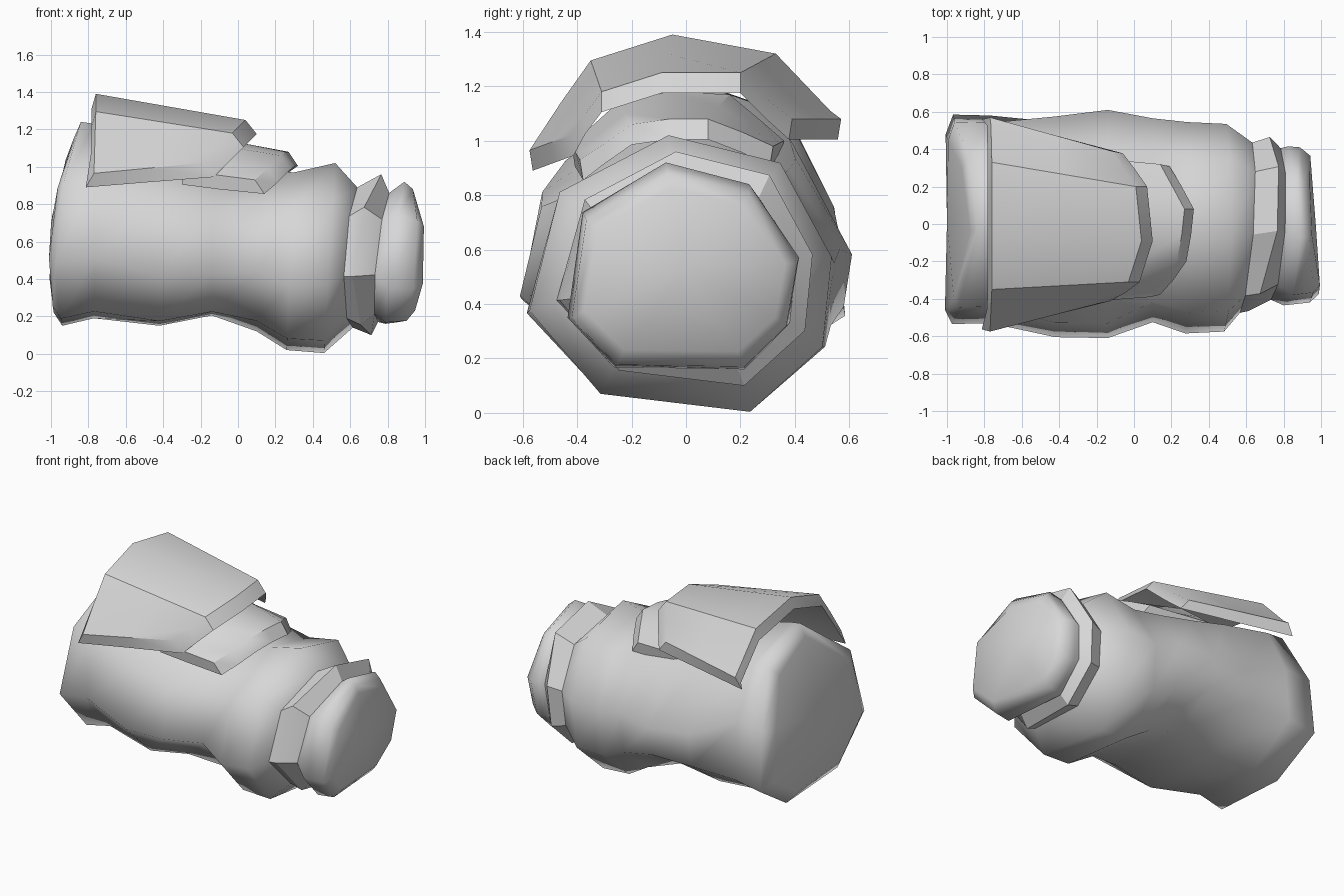
import bpy, bmesh, math
from mathutils import Vector

if "Cube" in bpy.data.objects:
    bpy.data.objects.remove(bpy.data.objects["Cube"])

grey = bpy.data.materials.new("light_grey")
grey.diffuse_color = (0.68, 0.68, 0.68, 1)
grey.use_nodes = True
grey.node_tree.nodes["Principled BSDF"].inputs["Base Color"].default_value = grey.diffuse_color

# Irregular octagonal cross-sections: swollen front, rear barrel, rear rim, end cap
FRONT = [(-.08, 1), (.66, .8), (1, .12), (.94, -.53),
         (.46, -1), (-.53, -.87), (-1, -.27), (-.80, .59)]
BARREL = [(-.08, 1), (.66, .78), (1, -.08), (.95, -.55),
          (.42, -1), (-.55, -.95), (-1, -.45), (-.87, .35)]
RIM = [(-.1, 1), (.62, .74), (.93, .1), (1, -.62),
       (.42, -1), (-.55, -.93), (-1, -.38), (-.84, .42)]
TIP = [(-.15, 1), (.57, .79), (1, .08), (.9, -.58),
       (.53, -1), (-.6, -.98), (-1, -.5), (-.87, .52)]


def finish(name, bm, angle):
    bmesh.ops.recalc_face_normals(bm, faces=bm.faces)
    mesh = bpy.data.meshes.new(name)
    bm.to_mesh(mesh)
    bm.free()
    mesh.materials.append(grey)
    obj = bpy.data.objects.new(name, mesh)
    bpy.context.collection.objects.link(obj)
    bpy.ops.object.select_all(action='DESELECT')
    obj.select_set(True)
    bpy.context.view_layer.objects.active = obj
    bpy.ops.object.shade_smooth_by_angle(angle=math.radians(angle))
    return obj


def limb(name, rings, angle, cap_start=False, cap_end=False):
    """Loft rings: section, x, skew, tilt, bow, y centre, z centre, y radius, z radius."""
    bm = bmesh.new()
    rows = []
    for section, x, skew, tilt, bow, yc, zc, ry, rz in rings:
        rows.append([bm.verts.new((x + skew * u + tilt * v + bow * v * v,
                                   yc + u * ry, zc + v * rz)) for u, v in section])
    n = len(FRONT)
    for a, b in zip(rows, rows[1:]):
        for i in range(n):
            j = (i + 1) % n
            bm.faces.new((a[i], a[j], b[j], b[i]))
    for use, row, ring in ((cap_start, rows[0], rings[0]), (cap_end, rows[-1], rings[-1])):
        if use:
            hub = bm.verts.new((ring[1], ring[5], ring[6]))
            for i in range(n):
                bm.faces.new((row[i], row[(i + 1) % n], hub))
    return finish(name, bm, angle)


def plate(name, rear, front, rear_shift, front_shift, drop):
    """Arched armour plate: top sheet, flared rim and matching underside."""
    bm = bmesh.new()
    n = len(rear)

    def lowered(points, shift, corner_shift):
        out = []
        for i, p in enumerate(points):
            side = -1 if i == 0 else 1 if i == n - 1 else 0
            out.append(Vector(p) + Vector((corner_shift if side else shift,
                                           -.012 * side, -drop)))
        return out

    mid = [(Vector(a) + Vector(b)) / 2 for a, b in zip(rear, front)]
    loops = [rear, mid, front, lowered(front, front_shift, front_shift),
             lowered(mid, 0, 0), lowered(rear, rear_shift, rear_shift * 2)]
    rows = [[bm.verts.new(p) for p in loop] for loop in loops]
    for k, a in enumerate(rows):
        b = rows[(k + 1) % len(rows)]
        for i in range(n - 1):
            bm.faces.new((a[i], a[i + 1], b[i + 1], b[i]))
    for i in (0, n - 1):
        r = [row[i] for row in rows]
        bm.faces.new((r[0], r[1], r[4], r[5]))
        bm.faces.new((r[1], r[2], r[3], r[4]))
    return finish(name, bm, 32)


# Main limb: rounded rear end, narrow waist and swollen forward section
neck = (FRONT, .60, .03, .02, .02, -.02, .515, .455, .375)
limb("main_limb", [
    (RIM, -1.0, 0, .055, .07, 0.01, .69, .47, .47),
    (RIM, -.965, 0, .05, .075, 0.025, .695, .56, .545),
    (RIM, -.77, 0, 0, 0, .025, .71, .555, .52),
    (BARREL, -.42, 0, 0, 0, -.015, .64, .59, .49),
    (BARREL, -.14, 0, 0, 0, 0, .615, .61, .41),
    (FRONT, .10, 0, 0, 0, .02, .55, .545, .43),
    (FRONT, .28, 0, .02, 0, -.02, .495, .565, .475),
    (FRONT, .49, 0, .03, 0, -.02, .512, .555, .508),
    neck], 70, cap_start=True)

# Flared cuff with a sharp ridge
groove = (FRONT, .76, .02, .035, .015, 0, .515, .405, .345)
limb("cuff", [neck, (FRONT, .67, .05, .04, .06, 0, .53, .465, .43), groove], 30)

# Rounded end cap
limb("end_cap", [
    groove,
    (TIP, .82, 0, .05, .02, -.01, .54, .425, .38),
    (TIP, .92, -.035, .025, -.015, -.005, .525, .415, .355),
    (TIP, .972, -.03, .01, -.035, -.005, .525, .37, .30)], 60, cap_end=True)

# Large upper plate
plate("upper_plate",
      [(-.77, -.575, .965), (-.765, -.46, 1.14), (-.76, -.35, 1.295), (-.76, -.05, 1.39),
       (-.76, .33, 1.32), (-.765, .53, 1.11), (-.77, .57, 1.08)],
      [(-.19, -.425, 1.02), (-.11, -.37, 1.10), (-.03, -.31, 1.18), (.04, -.09, 1.25),
       (.01, .20, 1.25), (-.06, .30, 1.15), (-.12, .39, 1.08)],
      -.022, .06, .075)

# Smaller plate tucked beneath the upper one
plate("lower_plate",
      [(-.30, -.42, .98), (-.28, -.35, 1.05), (-.26, -.25, 1.14), (-.25, -.06, 1.18),
       (-.25, .16, 1.17), (-.28, .28, 1.07), (-.30, .36, 1.0)],
      [(.09, -.39, .93), (.16, -.30, .99), (.23, -.2, 1.06), (.255, -.06, 1.08),
       (.27, .08, 1.08), (.20, .21, 1.03), (.14, .32, .98)],
      0, .05, .075)
